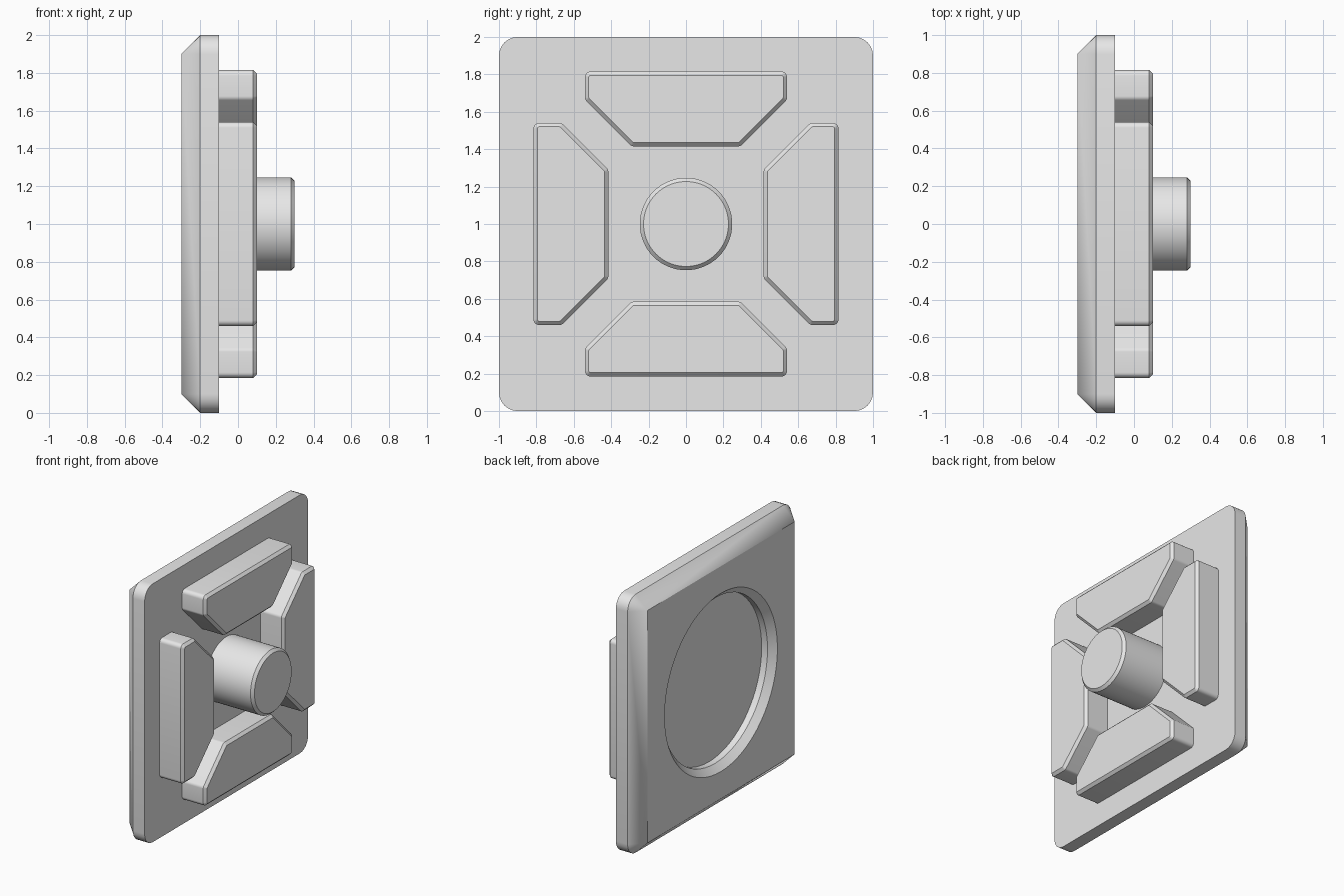
import bpy, bmesh, math
from mathutils import Vector, Matrix

cube = bpy.data.objects.get("Cube")
if cube:
    bpy.data.objects.remove(cube, do_unlink=True)

GREY = 0.8
mat = bpy.data.materials.new("plain_grey")
mat.use_nodes = True
mat.diffuse_color = (GREY, GREY, GREY, 1)
mat.node_tree.nodes["Principled BSDF"].inputs["Base Color"].default_value = (GREY, GREY, GREY, 1)

CENTRE = Vector((0, 0, 1))


def rounded(core, r, steps=6):
    """Convex outline lying a distance r outside a counter-clockwise core polygon."""
    pts = []
    for i, (y, z) in enumerate(core):
        (py, pz), (ny, nz) = core[i - 1], core[(i + 1) % len(core)]
        a = math.atan2(py - y, z - pz)
        b = math.atan2(y - ny, nz - z)
        turn = (b - a) % math.tau
        for k in range(steps + 1):
            t = a + turn * k / steps
            pts.append((y + r * math.cos(t), z + r * math.sin(t)))
    return pts


def circle(r, n=64):
    return [(r * math.cos(math.tau * k / n), r * math.sin(math.tau * k / n)) for k in range(n)]


def loft(name, sections, roll=0):
    """Solid through a series of (x, outline) sections, rolled about the x axis."""
    bm = bmesh.new()
    rings = [[bm.verts.new((x, y, z)) for y, z in pts] for x, pts in sections]
    for lo, hi in zip(rings, rings[1:]):
        n = len(lo)
        for i in range(n):
            j = (i + 1) % n
            bm.faces.new((lo[i], lo[j], hi[j], hi[i]))
    bm.faces.new(rings[0][::-1])
    bm.faces.new(rings[-1])
    bmesh.ops.remove_doubles(bm, verts=bm.verts, dist=0.0001)
    bmesh.ops.recalc_face_normals(bm, faces=bm.faces)
    bm.transform(Matrix.Translation(CENTRE) @ Matrix.Rotation(roll, 4, "X"))
    me = bpy.data.meshes.new(name)
    bm.to_mesh(me)
    bm.free()
    me.materials.append(mat)
    ob = bpy.data.objects.new(name, me)
    bpy.context.collection.objects.link(ob)
    return ob


def activate(ob):
    bpy.ops.object.select_all(action="DESELECT")
    ob.select_set(True)
    bpy.context.view_layer.objects.active = ob


def smooth(ob):
    activate(ob)
    bpy.ops.object.shade_smooth_by_angle(angle=math.radians(30))


# Base plate: rounded corners, sloping to a sharp square at the back
square = [(-0.9, -0.9), (0.9, -0.9), (0.9, 0.9), (-0.9, 0.9)]
plate = loft("base_plate", [(-0.3, rounded(square, 0)),
                            (-0.2, rounded(square, 0.1)),
                            (-0.1, rounded(square, 0.1))])

# Round recess in the back with a chamfered rim
cutter = loft("recess_cutter", [(-0.35, circle(0.74)),
                                (-0.25, circle(0.64)),
                                (-0.2, circle(0.64))])
cutter.hide_render = True
cut = plate.modifiers.new("recess", "BOOLEAN")
cut.operation = "DIFFERENCE"
cut.solver = "EXACT"
cut.object = cutter
activate(plate)
bpy.ops.object.modifier_apply(modifier=cut.name)
bpy.data.objects.remove(cutter, do_unlink=True)
smooth(plate)

# Four tapered blocks around the centre
half = [(0.278, 0.445), (0.51, 0.677), (0.51, 0.785)]
core = half + [(-y, z) for y, z in reversed(half)]
for i, side in enumerate(("top", "left", "bottom", "right")):
    smooth(loft(side + "_block", [(-0.1, rounded(core, 0.03)),
                                  (0.08, rounded(core, 0.03)),
                                  (0.1, rounded(core, 0.01))], i * math.pi / 2))

# Central peg with a chamfered end
smooth(loft("centre_peg", [(-0.1, circle(0.247)),
                           (0.28, circle(0.247)),
                           (0.3, circle(0.227))]))
